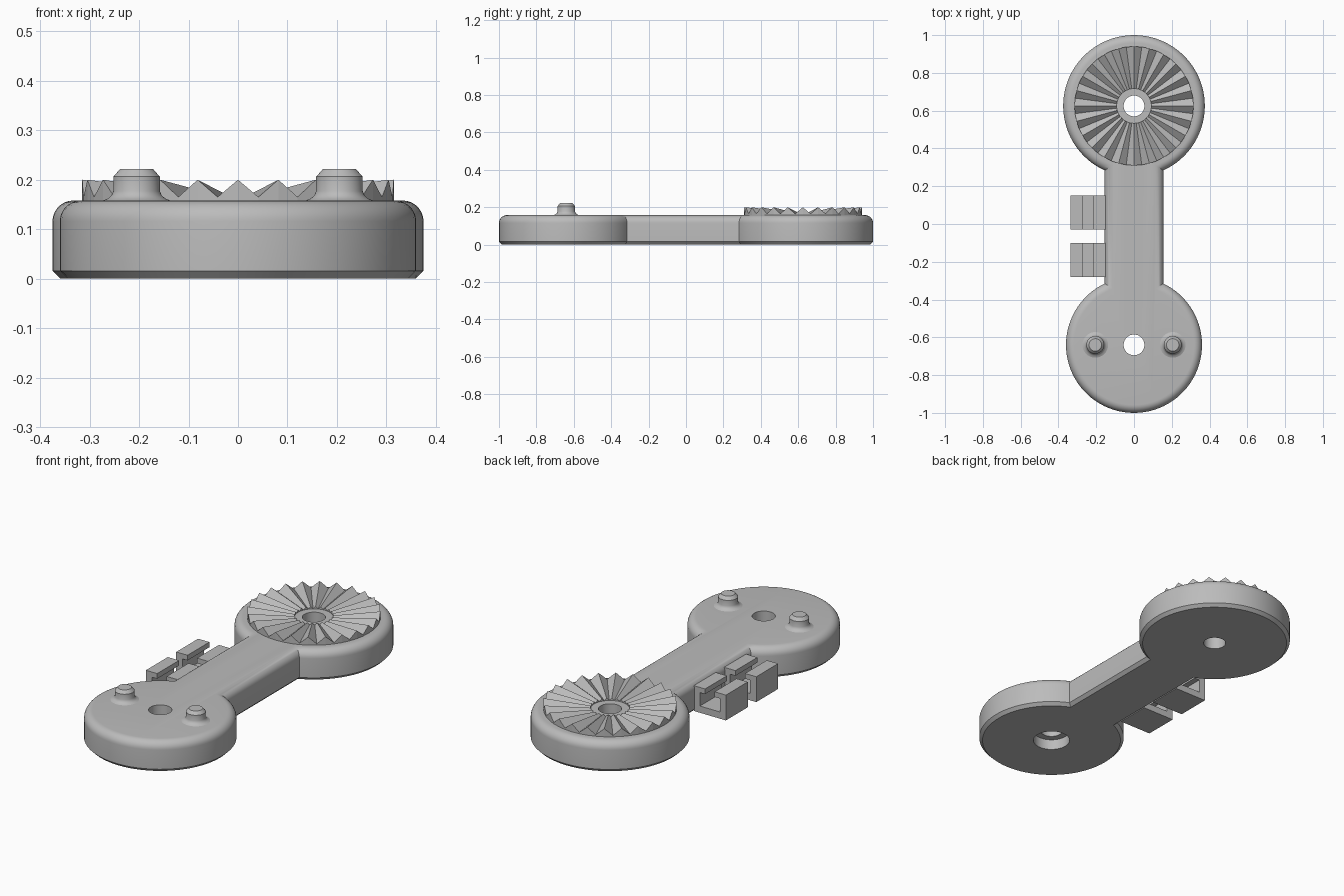
import bpy
import bmesh
from math import sin, cos, pi, acos, radians

cube = bpy.data.objects.get("Cube")
if cube:
    bpy.data.objects.remove(cube, do_unlink=True)

# One plain grey for every part
grey = bpy.data.materials.new("grey_plastic")
grey.use_nodes = True
colour = (0.5, 0.5, 0.5, 1)
grey.diffuse_color = colour
grey.node_tree.nodes["Principled BSDF"].inputs["Base Color"].default_value = colour

TOP = 0.158
BACK_Y, BACK_R = 0.625, 0.375
FRONT_Y, FRONT_R = -0.64, 0.36
ARM = 0.155


def finish(name, bm, smooth=True):
    bmesh.ops.recalc_face_normals(bm, faces=bm.faces[:])
    mesh = bpy.data.meshes.new(name)
    bm.to_mesh(mesh)
    bm.free()
    mesh.materials.append(grey)
    ob = bpy.data.objects.new(name, mesh)
    bpy.context.collection.objects.link(ob)
    if smooth:
        smooth_edges(ob)
    return ob


def smooth_edges(ob):
    bpy.ops.object.select_all(action='DESELECT')
    ob.select_set(True)
    bpy.context.view_layer.objects.active = ob
    bpy.ops.object.shade_smooth_by_angle(angle=radians(30))


def loft(name, loops, smooth=True, closed=False):
    """Join equal point loops; cap the ends, or join the last to the first."""
    bm = bmesh.new()
    rings = [[bm.verts.new(p) for p in loop] for loop in loops]
    pairs = list(zip(rings, rings[1:]))
    if closed:
        pairs.append((rings[-1], rings[0]))
    else:
        bm.faces.new(rings[0])
        bm.faces.new(rings[-1])
    for a, b in pairs:
        for i in range(len(a)):
            j = (i + 1) % len(a)
            bm.faces.new((a[i], a[j], b[j], b[i]))
    return finish(name, bm, smooth)


def circle(x, y, r, z, n=48):
    return [(x + r * cos(2 * pi * i / n), y + r * sin(2 * pi * i / n), z) for i in range(n)]


def lathe(name, x, y, profile, smooth=True):
    return loft(name, [circle(x, y, r, z) for r, z in profile], smooth)


def outline(d, z, n=72):
    """Two discs joined by the arm, moved inward by d."""
    pts = []
    for cy, r, turn in ((BACK_Y, BACK_R, 0), (FRONT_Y, FRONT_R, pi)):
        a = acos((ARM - d) / (r - d))
        for i in range(n + 1):
            t = turn - a + (pi + 2 * a) * i / n
            pts.append(((r - d) * cos(t), cy + (r - d) * sin(t), z))
    return pts


# Body: chamfered underneath, rounded on top
fillet = 0.042
levels = [(0.016, 0), (0, 0.016)]
for i in range(8):
    t = pi / 2 * i / 7
    levels.append((fillet * (1 - cos(t)), TOP - fillet * (1 - sin(t))))
body = loft("body", [outline(d, z) for d, z in levels], smooth=False)

# Through holes, with a recess under the front one
cutters = [
    lathe("back_hole_cutter", 0, BACK_Y, [(0.055, -0.1), (0.055, 0.4)], False),
    lathe("front_hole_cutter", 0, FRONT_Y,
          [(0.09, -0.1), (0.09, 0.055), (0.055, 0.055), (0.055, 0.4)], False),
]
bpy.context.view_layer.objects.active = body
for cutter in cutters:
    cutter.hide_render = True
    mod = body.modifiers.new("hole", 'BOOLEAN')
    mod.operation = 'DIFFERENCE'
    mod.solver = 'EXACT'
    mod.object = cutter
    bpy.ops.object.modifier_apply(modifier=mod.name)
    bpy.data.objects.remove(cutter, do_unlink=True)
smooth_edges(body)

# Locating pins with flared feet and chamfered tips
pin = [(0.068, 0.15), (0.068, TOP), (0.058, 0.162), (0.051, 0.168), (0.047, 0.177),
       (0.047, 0.206), (0.033, 0.222)]
for side, x in (("right", -0.205), ("left", 0.205)):
    lathe(side + "_pin", x, FRONT_Y, pin)

# Toothed ring: radial ridges rising outward
TEETH = 24


def tooth_loop(r, peak, valley):
    pts = []
    for i in range(2 * TEETH):
        t = -pi / 2 + pi * i / TEETH
        pts.append((r * cos(t), BACK_Y + r * sin(t), valley if i % 2 else peak))
    return pts


base = TOP - 0.01
loft("toothed_ring", [
    tooth_loop(0.315, base, base), tooth_loop(0.315, 0.2, 0.165),
    tooth_loop(0.092, 0.17, 0.16), tooth_loop(0.092, base, base),
], smooth=False, closed=True)

# Open-topped cable clips with inward lips, on the right side of the arm
x0, x1, wall, lip = -0.335, -0.15, 0.035, 0.065
low, floor, under, high = 0.005, 0.04, 0.11, 0.137
half = [(x0, low), (x0, high), (x0 + lip, high), (x0 + lip, under),
        (x0 + wall, under), (x0 + wall, floor)]
section = half + [(x0 + x1 - x, z) for x, z in reversed(half)]
for name, y in (("back_clip", -0.03), ("front_clip", -0.28)):
    loft(name, [[(x, yy, z) for x, z in section] for yy in (y, y + 0.18)], smooth=False)
